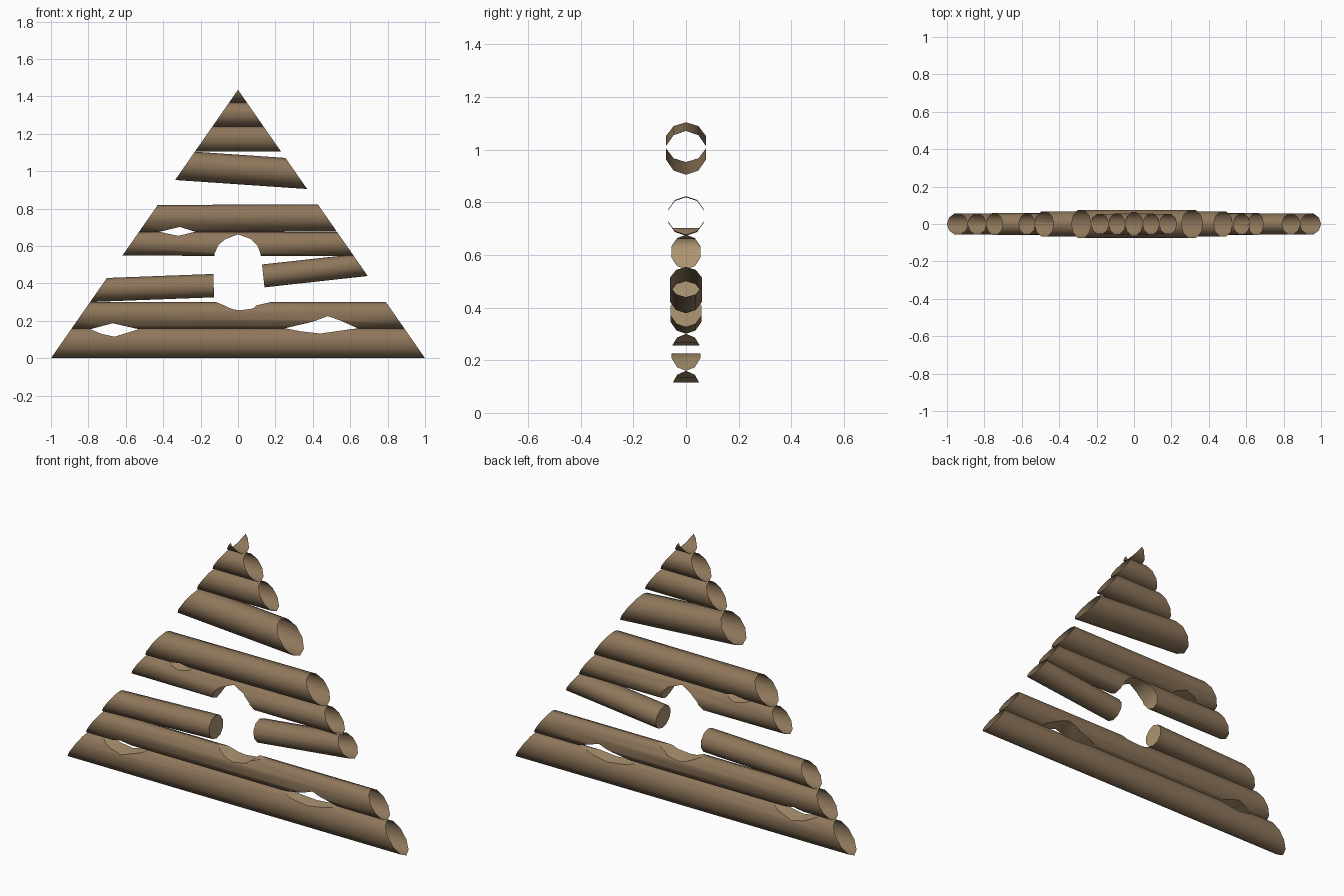
import bpy, bmesh, math
from mathutils import Vector

if "Cube" in bpy.data.objects:
    bpy.data.objects.remove(bpy.data.objects["Cube"])

APEX = 1.435          # gable height, half width is 1
SLOPES = [(Vector((s, 0, 0)), Vector((s * APEX, 0, 1)).normalized()) for s in (-1, 1)]


def material(name, col):
    m = bpy.data.materials.new(name)
    m.diffuse_color = (*col, 1)
    m.use_nodes = True
    m.node_tree.nodes["Principled BSDF"].inputs["Base Color"].default_value = m.diffuse_color
    return m


MATS = [material("bark brown", (0.275, 0.185, 0.105)),
        material("split wood", (0.42, 0.30, 0.165))]


def new_object(name, bm):
    me = bpy.data.meshes.new(name)
    bm.to_mesh(me)
    bm.free()
    for m in MATS:
        me.materials.append(m)
    ob = bpy.data.objects.new(name, me)
    bpy.context.collection.objects.link(ob)
    return ob


def make_cutter(pts):
    """Prism with an outline in x/z, running through the wall."""
    bm = bmesh.new()
    f = bm.faces.new([bm.verts.new((x, -0.2, z)) for x, z in pts])
    ext = bmesh.ops.extrude_face_region(bm, geom=[f])
    bmesh.ops.translate(bm, vec=(0, 0.4, 0),
                        verts=[v for v in ext["geom"] if isinstance(v, bmesh.types.BMVert)])
    bmesh.ops.recalc_face_normals(bm, faces=bm.faces)
    for f in bm.faces:
        f.material_index = 1
    ob = new_object("gap_cutter", bm)
    ob.hide_render = True
    return ob


def on_slope(f):
    c = f.calc_center_median()
    return any(abs((c - p).dot(n)) < 1e-4 and abs(f.normal.dot(n)) > 0.99 for p, n in SLOPES)


def log(name, a, b, ry, rz, cutters=()):
    """Ten sided log from a to b (x, z), trimmed by the gable, open at the trimmed ends."""
    bm = bmesh.new()
    axis = Vector((b[0] - a[0], 0, b[1] - a[1])).normalized()
    up = Vector((-axis.z, 0, axis.x))
    rings = []
    for x, z in (a, b):
        ring = []
        for i in range(10):
            t = math.pi / 2 + i * math.tau / 10
            ring.append(bm.verts.new(Vector((x, ry / 0.951 * math.cos(t), z)) + up * rz * math.sin(t)))
        rings.append(ring)
    for i in range(10):
        j = (i + 1) % 10
        bm.faces.new((rings[0][i], rings[0][j], rings[1][j], rings[1][i]))
    for r in rings:
        bm.faces.new(r).material_index = 1
    # gable trim
    for p, n in SLOPES:
        bmesh.ops.bisect_plane(bm, geom=bm.verts[:] + bm.edges[:] + bm.faces[:],
                               plane_co=p, plane_no=n, clear_outer=True)
        bmesh.ops.holes_fill(bm, edges=[e for e in bm.edges if e.is_boundary])
    bmesh.ops.recalc_face_normals(bm, faces=bm.faces)
    ob = new_object(name, bm)
    # rotten gaps
    if cutters:
        for c in cutters:
            mod = ob.modifiers.new("gap", 'BOOLEAN')
            mod.operation, mod.solver, mod.object = 'DIFFERENCE', 'EXACT', c
        bpy.context.view_layer.update()
        ev = ob.evaluated_get(bpy.context.evaluated_depsgraph_get())
        me = bpy.data.meshes.new_from_object(ev)
        ob.modifiers.clear()
        ob.data = me
    # open the gable ends, smooth the bark, keep broken edges sharp
    bm = bmesh.new()
    bm.from_mesh(ob.data)
    bm.normal_update()
    bmesh.ops.delete(bm, geom=[f for f in bm.faces if on_slope(f)], context='FACES')
    for f in bm.faces:
        f.smooth = True
    for e in bm.edges:
        fs = e.link_faces
        if len(fs) == 2:
            e.smooth = (fs[0].material_index == fs[1].material_index
                        and e.calc_face_angle(0) < math.radians(50))
    bm.to_mesh(ob.data)
    bm.free()
    return ob


# gaps between and in the logs
gap_left = make_cutter([(-0.79, 0.155), (-0.73, 0.13), (-0.66, 0.115), (-0.53, 0.155), (-0.67, 0.187)])
gap_right = make_cutter([(0.25, 0.16), (0.34, 0.143), (0.44, 0.132), (0.64, 0.16),
                         (0.55, 0.2), (0.48, 0.225), (0.40, 0.195)])
sill_dip = make_cutter([(-0.12, 0.33), (-0.12, 0.301), (-0.08, 0.285), (-0.03, 0.262), (0.01, 0.256),
                        (0.08, 0.266), (0.10, 0.283), (0.18, 0.301), (0.18, 0.33)])
arch = make_cutter([(-0.13, 0.50), (-0.125, 0.56), (-0.105, 0.605), (-0.07, 0.635), (0, 0.662),
                    (0.07, 0.637), (0.105, 0.60), (0.12, 0.56), (0.13, 0.50)])
gap_small = make_cutter([(-0.42, 0.676), (-0.32, 0.654), (-0.23, 0.676), (-0.31, 0.702)])

# logs from the ground up
log("base_log", (-1.2, 0.08), (1.2, 0.08), 0.055, 0.08, [gap_left, gap_right])
log("second_log", (-1.1, 0.23), (1.1, 0.23), 0.055, 0.07, [gap_left, gap_right, sill_dip])
log("broken_log_left", (-1.0, 0.355), (-0.13, 0.388), 0.058, 0.0625)
log("broken_log_right", (0.135, 0.44), (0.9, 0.524), 0.06, 0.0615)
log("arched_log", (-0.8, 0.613), (0.8, 0.609), 0.055, 0.064, [arch, gap_small])
log("middle_log", (-0.7, 0.745), (0.7, 0.751), 0.068, 0.073, [gap_small])
log("tilted_log", (-0.6, 1.05), (0.6, 0.968), 0.076, 0.079)
log("upper_log", (-0.4, 1.1725), (0.4, 1.1725), 0.054, 0.0675)
log("high_log", (-0.3, 1.303), (0.3, 1.303), 0.055, 0.0635)
log("peak_log", (-0.2, 1.44), (0.2, 1.44), 0.064, 0.074)

for ob in [o for o in bpy.data.objects if o.name.startswith("gap_cutter")]:
    bpy.data.objects.remove(ob)
